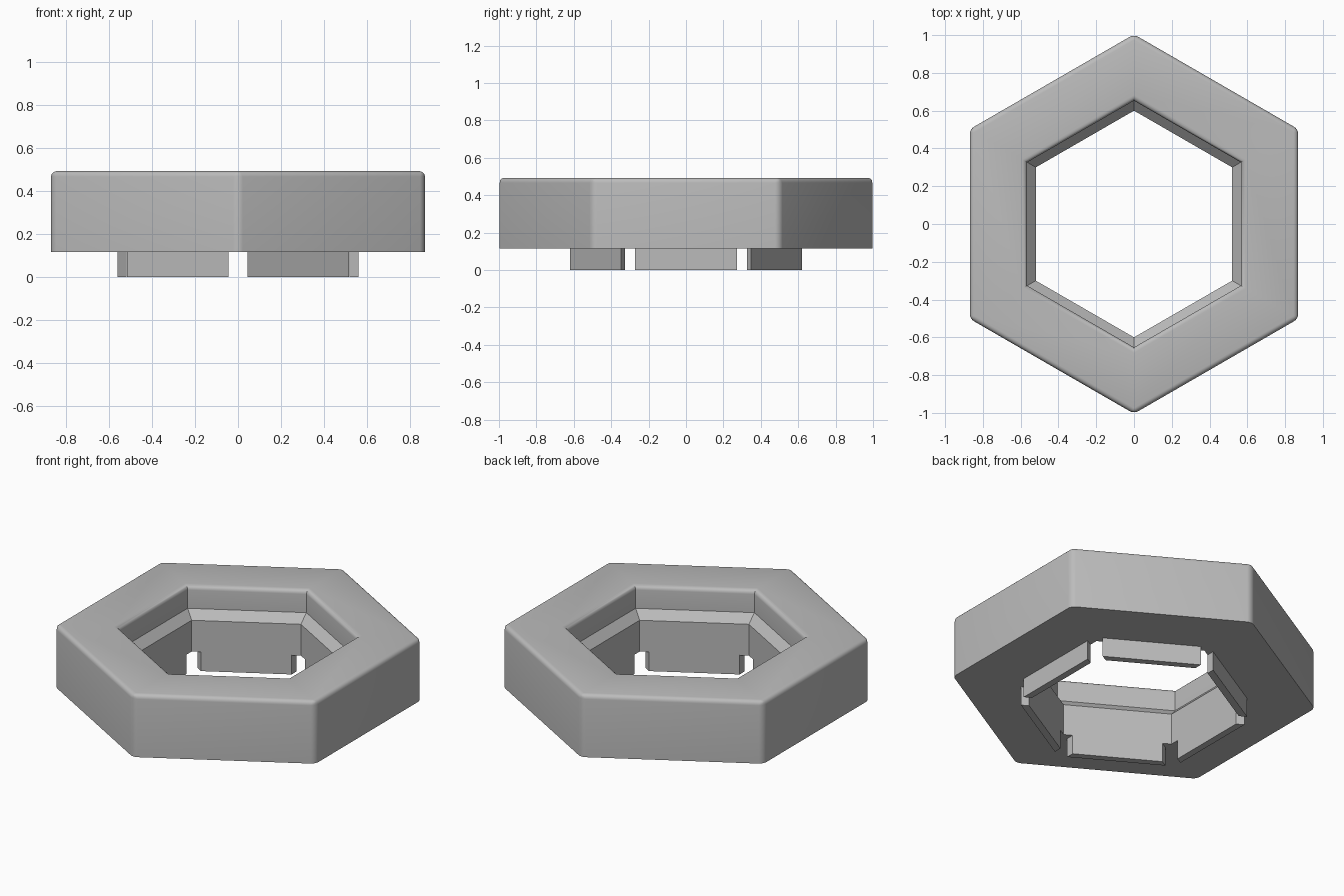
import bpy, bmesh, math
from mathutils import Matrix

cube = bpy.data.objects.get("Cube")
if cube:
    bpy.data.objects.remove(cube)

BASE, LEDGE_LOW, LEDGE_TOP, TOP = 0.116, 0.305, 0.355, 0.492
OUTER, MOUTH, BORE = 1.004, 0.653, 0.6      # corner radii
TAB_OUT, SLOT = 0.56, 0.044                 # tab outer distance, half slot width
ROUND = 0.026

mat = bpy.data.materials.new("plain grey")
mat.use_nodes = True
grey = (0.5, 0.5, 0.5, 1)
mat.diffuse_color = grey
mat.node_tree.nodes["Principled BSDF"].inputs["Base Color"].default_value = grey


def finish(bm, name):
    bmesh.ops.recalc_face_normals(bm, faces=bm.faces[:])
    mesh = bpy.data.meshes.new(name)
    bm.to_mesh(mesh)
    bm.free()
    obj = bpy.data.objects.new(name, mesh)
    mesh.materials.append(mat)
    bpy.context.collection.objects.link(obj)
    return obj


# Hexagonal ring: a closed radius/height profile swept over six corners
profile = [(OUTER, BASE), (OUTER, TOP), (MOUTH, TOP),
           (MOUTH, LEDGE_TOP), (BORE, LEDGE_LOW), (BORE, BASE)]
bm = bmesh.new()
loops = []
for r, z in profile:
    angles = [math.radians(30 + 60 * i) for i in range(6)]
    loops.append([bm.verts.new((r * math.cos(a), r * math.sin(a), z)) for a in angles])
for k in range(len(loops)):
    a, b = loops[k], loops[(k + 1) % len(loops)]
    for i in range(6):
        j = (i + 1) % 6
        bm.faces.new((a[i], a[j], b[j], b[i]))

# Round the top rims and the outer upright corners
rounded = []
for i in range(6):
    j = (i + 1) % 6
    pairs = [(loops[1][i], loops[1][j]), (loops[2][i], loops[2][j]),
             (loops[0][i], loops[1][i])]
    rounded += [bm.edges.get(p) for p in pairs]
bmesh.ops.bevel(bm, geom=rounded, offset=ROUND, offset_type='OFFSET',
                segments=5, profile=0.5, affect='EDGES')
ring = finish(bm, "hexagon_ring")
bpy.ops.object.select_all(action='DESELECT')
ring.select_set(True)
bpy.context.view_layer.objects.active = ring
bpy.ops.object.shade_smooth_by_angle(angle=math.radians(29))

# Six tabs under the bore, separated by straight slots at the corners
inner = BORE * math.cos(math.radians(30))


def half_width(d):
    return d * math.tan(math.radians(30)) - SLOT / math.cos(math.radians(30))


for n in range(6):
    bm = bmesh.new()
    outline = [(d, s * half_width(d)) for d, s in
               ((inner, -1), (TAB_OUT, -1), (TAB_OUT, 1), (inner, 1))]
    face = bm.faces.new([bm.verts.new((x, y, 0)) for x, y in outline])
    up = bmesh.ops.extrude_face_region(bm, geom=[face])["geom"]
    verts = [v for v in up if isinstance(v, bmesh.types.BMVert)]
    bmesh.ops.translate(bm, verts=verts, vec=(0, 0, BASE))
    bm.transform(Matrix.Rotation(math.radians(60 * n), 4, 'Z'))
    finish(bm, f"lower_tab_{n + 1}")
